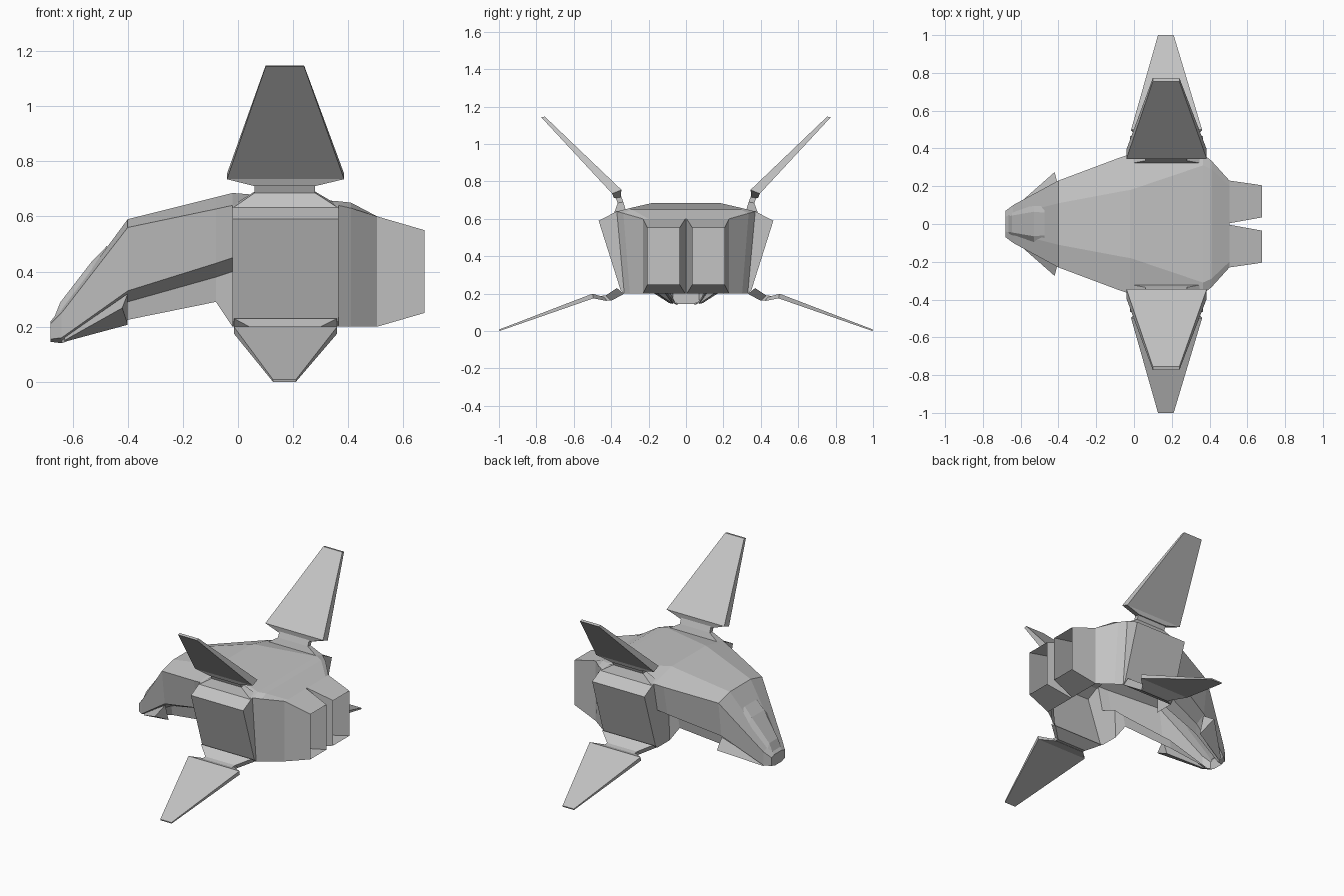
import bpy, bmesh

if "Cube" in bpy.data.objects:
    bpy.data.objects.remove(bpy.data.objects["Cube"])

grey = bpy.data.materials.new("hull_grey")
grey.use_nodes = True
colour = (0.55, 0.55, 0.55, 1)
grey.diffuse_color = colour
grey.node_tree.nodes["Principled BSDF"].inputs["Base Color"].default_value = colour


def loft(name, rings, mirror=False, start=True, end=True, skip=()):
    """Skin rings of equal point count, leaving out caps or skipped strips."""
    bm = bmesh.new()
    loops = [[bm.verts.new(p) for p in ring] for ring in rings]
    n = len(loops[0])
    for a, b in zip(loops, loops[1:]):
        for i in range(n):
            if i not in skip:
                j = (i + 1) % n
                bm.faces.new((a[i], a[j], b[j], b[i]))
    if start:
        bm.faces.new(loops[0])
    if end:
        bm.faces.new(loops[-1])
    bmesh.ops.recalc_face_normals(bm, faces=bm.faces)
    mesh = bpy.data.meshes.new(name)
    bm.to_mesh(mesh)
    bm.free()
    mesh.materials.append(grey)
    obj = bpy.data.objects.new(name, mesh)
    bpy.context.scene.collection.objects.link(obj)
    if mirror:
        mod = obj.modifiers.new("mirror", 'MIRROR')
        mod.use_axis = (False, True, False)


def hull(name, sections, **options):
    """Loft symmetric half sections: (x, [(y, z), ...])."""
    loft(name, [[(x, y, z) for y, z in half] +
                [(x, -y, z) for y, z in reversed(half)] for x, half in sections], **options)


def blade(name, steps):
    """Mirrored pair lofted from steps: x0, x1, inner (y, z), outer (y, z)."""
    loft(name, [[(x0, *p), (x1, *p), (x1, *q), (x0, *q)]
                for x0, x1, p, q in steps], mirror=True)


# Drooping nose shell, open underneath
hull("nose", [
    (-0.68, [(.04, .22), (.07, .21), (.07, .155), (.05, .15), (.04, .145)]),
    (-0.64, [(.05, .265), (.10, .25), (.10, .16), (.07, .15), (.05, .14)]),
    (-0.40, [(.11, .59), (.23, .56), (.20, .33), (.13, .29), (.12, .225)]),
    (-0.08, [(.17, .67), (.35, .627), (.31, .43), (.20, .38), (.18, .29)]),
    (-0.02, [(.18, .685), (.37, .64), (.33, .45), (.21, .40), (.20, .20)]),
], end=False, skip=(4,))

# Body roof between the pods, and the tapered rear shell
front = (-0.02, [(.18, .685), (.37, .64), (.33, .20)])
middle = (0.365, [(.31, .655), (.37, .64), (.33, .20)])
hull("body_roof", [front, middle], start=False, end=False, skip=(1, 2, 3))
hull("rear_body", [
    middle,
    (0.41, [(.29, .65), (.335, .63), (.30, .20)]),
    (0.505, [(.20, .60), (.23, .60), (.23, .20)]),
], start=False, skip=(2,))

# Side pods bulging from the body, closed at the front by shoulder plates
pod = [(.37, .64), (.467, .59), (.35, .22), (.33, .20)]
loft("side_pods", [[(x, y, z) for y, z in pod] for x in (-0.02, 0.365)],
     mirror=True, start=False, skip=(3,))
loft("shoulder_plates", [[(-0.02, y, z) for y, z in
                          pod + [(.20, .20), (.21, .40), (.33, .45)]]],
     mirror=True, end=False)

# Raised cockpit canopy
hull("canopy", [
    (-0.67, [(.04, .225), (.055, .215)]),
    (-0.645, [(.045, .288), (.062, .25)]),
    (-0.53, [(.065, .437), (.105, .40)]),
    (-0.475, [(.06, .493), (.105, .478)]),
])

# Twin hollow engine nozzles
loft("engines", [[(x, y0, z0), (x, y1, z0), (x, y1, z1), (x, y0, z1)]
                 for x, y0, y1, z0, z1 in ((0.505, .004, .23, .20, .60),
                                           (0.677, .035, .205, .25, .55))],
     mirror=True, start=False, end=False)

# Upper wings on flared necks
blade("upper_wing_necks", [
    (-0.02, 0.365, (.32, .64), (.385, .63)),
    (0.06, 0.28, (.335, .69), (.365, .685)),
    (0.06, 0.28, (.35, .73), (.38, .72)),
])
blade("upper_wings", [
    (0.06, 0.28, (.35, .715), (.385, .71)),
    (-0.04, 0.385, (.345, .755), (.395, .735)),
    (0.10, 0.24, (.755, 1.147), (.774, 1.143)),
])

# Lower wings on flared necks
blade("lower_wing_necks", [
    (-0.015, 0.36, (.33, .20), (.37, .23)),
    (0.06, 0.28, (.40, .162), (.43, .19)),
    (0.06, 0.28, (.46, .17), (.46, .188)),
])
blade("lower_wings", [
    (0.06, 0.28, (.42, .16), (.44, .182)),
    (-0.015, 0.36, (.495, .175), (.50, .20)),
    (0.127, 0.21, (.998, 0), (1.0, .008)),
])

# Swept chin fins beneath the nose
loft("chin_fins", [
    [(-0.63, .07, .145), (-0.63, .08, .16), (-0.63, .09, .15)],
    [(-0.40, .16, .207), (-0.40, .195, .32), (-0.42, .275, .268)],
], mirror=True)
